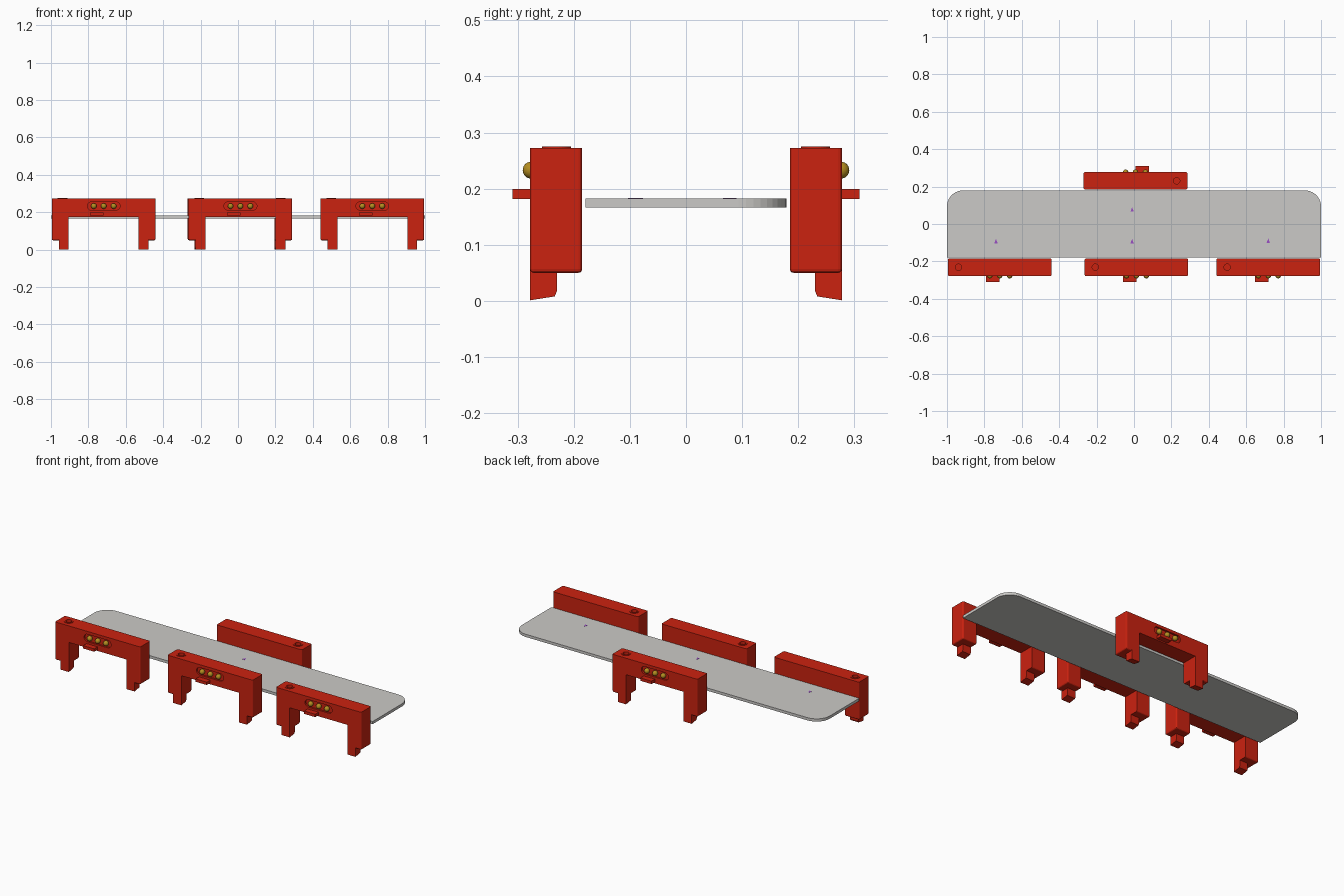
import bpy, bmesh, math
from mathutils import Matrix, Vector

if "Cube" in bpy.data.objects:
    bpy.data.objects.remove(bpy.data.objects["Cube"])


def material(name, rgb):
    m = bpy.data.materials.new(name)
    m.diffuse_color = (*rgb, 1)
    m.use_nodes = True
    m.node_tree.nodes["Principled BSDF"].inputs["Base Color"].default_value = m.diffuse_color
    return m


RED = material("red", (0.60, 0.016, 0.005))
GREY = material("light grey", (0.60, 0.59, 0.57))
GOLD = material("gold", (0.46, 0.27, 0.015))
PURPLE = material("purple", (0.32, 0.08, 0.55))


def finish(bm, name, mat):
    bmesh.ops.recalc_face_normals(bm, faces=bm.faces)
    me = bpy.data.meshes.new(name)
    bm.to_mesh(me)
    bm.free()
    me.materials.append(mat)
    ob = bpy.data.objects.new(name, me)
    bpy.context.collection.objects.link(ob)
    return ob


def prism(bm, pts, offset):
    """Extrude a closed 3D outline along offset."""
    f = bm.faces.new([bm.verts.new(p) for p in pts])
    r = bmesh.ops.extrude_face_region(bm, geom=[f])
    vs = [g for g in r["geom"] if isinstance(g, bmesh.types.BMVert)]
    bmesh.ops.translate(bm, verts=vs, vec=Vector(offset))


def arc(cx, cy, r, a0, a1, n=10):
    return [(cx + r * math.cos(math.radians(a0 + (a1 - a0) * i / n)),
             cy + r * math.sin(math.radians(a0 + (a1 - a0) * i / n))) for i in range(n + 1)]


def cylinder(bm, r, depth, loc):
    bmesh.ops.create_cone(bm, cap_ends=True, segments=32, radius1=r, radius2=r,
                          depth=depth, matrix=Matrix.Translation(loc))


# Board: square front corners, rounded back corners
bm = bmesh.new()
R = 0.085
outline = [(-1, -0.179), (1, -0.179)] + arc(1 - R, 0.179 - R, R, 0, 90) + arc(R - 1, 0.179 - R, R, 90, 180)
prism(bm, [(x, y, 0.166) for x, y in outline], (0, 0, 0.016))
finish(bm, "board", GREY)

# Bracket frame, in local x with its outer face towards -y
W, IN, YO, YI = 0.277, 0.187, -0.278, -0.185
bm = bmesh.new()
profile = [(-W, 0.05), (-IN, 0.05), (-IN, 0.175), (IN, 0.175), (IN, 0.05), (W, 0.05), (W, 0.272), (-W, 0.272)]
prism(bm, [(x, YO, z) for x, z in profile], (0, YI - YO, 0))
# soften the outer lower edges and the upright outer corners
edges = []
for e in bm.edges:
    a, b = e.verts[0].co, e.verts[1].co
    low = max(a.z, b.z) < 0.06 and max(abs(a.x), abs(b.x)) > 0.25
    upright = abs(a.z - b.z) > 0.1 and min(abs(a.x), abs(b.x)) > 0.25
    if low or upright:
        edges.append(e)
bmesh.ops.bevel(bm, geom=edges, offset=0.007, segments=3, profile=0.5, affect='EDGES')
frame = finish(bm, "bracket_frame", RED)

# Cut the button recess and the top socket
bm = bmesh.new()
SR, SX, SZ = 0.022, 0.066, 0.233
slot = arc(SX, SZ, SR, -90, 90) + arc(-SX, SZ, SR, 90, 270)
prism(bm, [(x, YO - 0.02, z) for x, z in slot], (0, 0.03, 0))
cylinder(bm, 0.017, 0.03, (-0.22, -0.231, 0.275))
cutter = finish(bm, "recess_cutter", RED)
cutter.hide_render = True
mod = frame.modifiers.new("recess", 'BOOLEAN')
mod.object = cutter
mod.solver = 'EXACT'
dg = bpy.context.evaluated_depsgraph_get()
frame_mesh = bpy.data.meshes.new_from_object(frame.evaluated_get(dg))
bpy.data.objects.remove(cutter)
bpy.data.objects.remove(frame)

# Feet, latch tab and socket rim
bm = bmesh.new()
foot = [(YO, 0.001), (-0.234, 0.008), (-0.230, 0.018), (-0.230, 0.06), (YO, 0.06)]
for x in (-0.240, IN):
    prism(bm, [(x, y, z) for y, z in foot], (0.053, 0, 0))
tab = [(-0.072, 0.182), (0, 0.182), (0, 0.199), (-0.072, 0.199)]
prism(bm, [(x, -0.309, z) for x, z in tab], (0, 0.04, 0))
N = 32
rings = []
for r, z in ((0.026, 0.270), (0.026, 0.275), (0.017, 0.275), (0.017, 0.270)):
    rings.append([bm.verts.new((-0.22 + r * math.cos(2 * math.pi * i / N),
                                -0.231 + r * math.sin(2 * math.pi * i / N), z)) for i in range(N)])
for k in range(4):
    a, b = rings[k], rings[(k + 1) % 4]
    for i in range(N):
        j = (i + 1) % N
        bm.faces.new((a[i], a[j], b[j], b[i]))
fittings_ob = finish(bm, "bracket_fittings", RED)
fittings_mesh = fittings_ob.data

# Three round contacts
bm = bmesh.new()
for x in (-0.053, 0, 0.053):
    bmesh.ops.create_uvsphere(bm, u_segments=20, v_segments=12, radius=0.015,
                              matrix=Matrix.Translation((x, -0.276, SZ)))
for f in bm.faces:
    f.smooth = True
contacts_ob = finish(bm, "contacts", GOLD)
contacts_mesh = contacts_ob.data
bpy.data.objects.remove(fittings_ob)
bpy.data.objects.remove(contacts_ob)

# Place the four brackets; the back one is turned round
places = [("front_left", -0.718, 0), ("front_middle", 0.013, 0),
          ("front_right", 0.718, 0), ("back_middle", 0.008, math.pi)]
for label, x, turn in places:
    for part, me in (("bracket", frame_mesh), ("fittings", fittings_mesh), ("contacts", contacts_mesh)):
        ob = bpy.data.objects.new(label + "_" + part, me)
        ob.location.x = x
        ob.rotation_euler.z = turn
        bpy.context.collection.objects.link(ob)

# Tiny arrow markers on the board
bm = bmesh.new()
for x, y in ((-0.738, -0.092), (-0.01, -0.092), (-0.01, 0.077), (0.718, -0.09)):
    prism(bm, [(x + dx, y + dy, 0.1815) for dx, dy in ((-0.009, -0.011), (0.009, -0.011), (0, 0.013))],
          (0, 0, 0.0015))
finish(bm, "board_markers", PURPLE)
